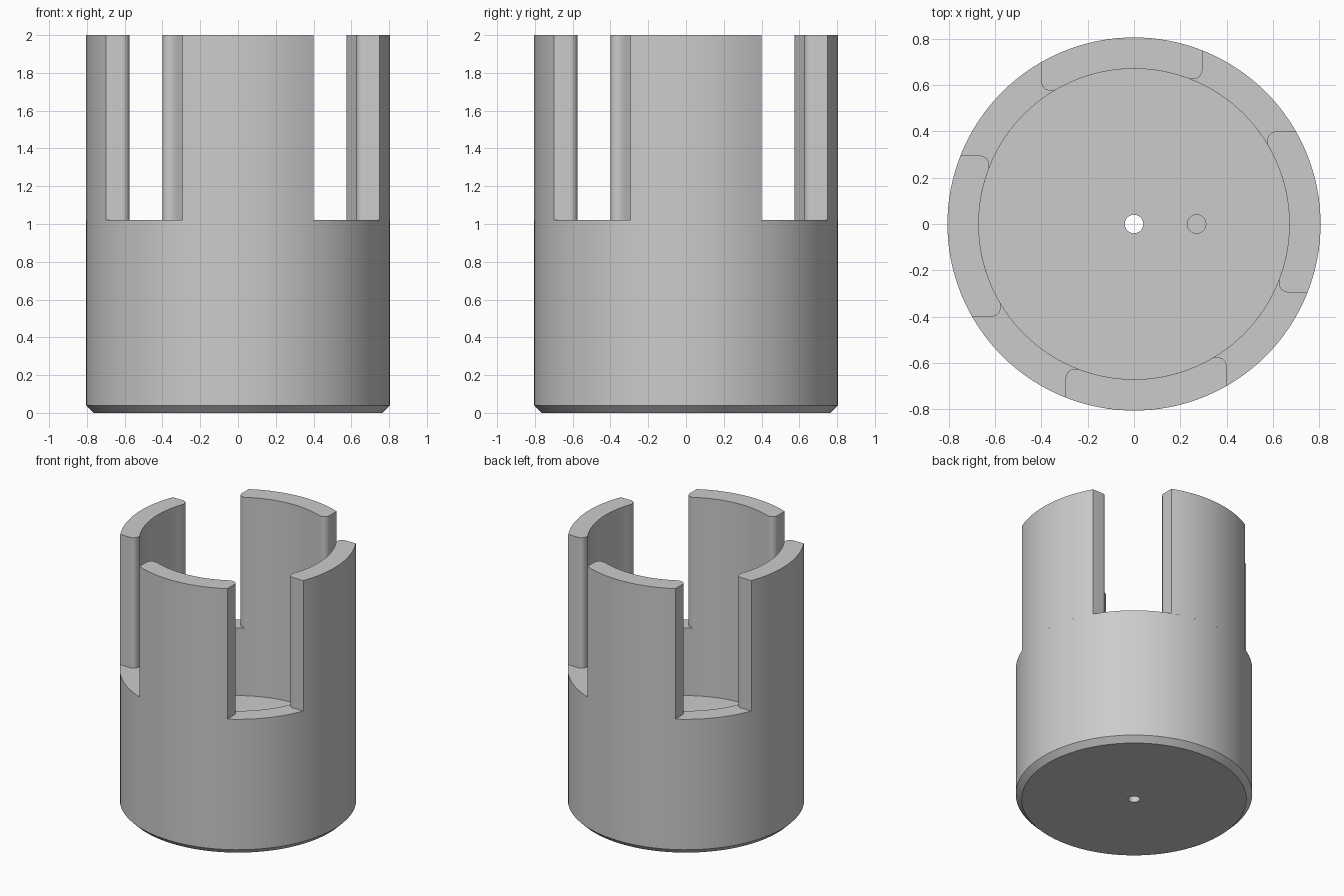
import bpy, bmesh
from math import sin, cos, pi, atan2, sqrt, radians
from mathutils import Matrix

if "Cube" in bpy.data.objects:
    bpy.data.objects.remove(bpy.data.objects["Cube"], do_unlink=True)

R_OUT, R_IN, R_HOLE = 0.805, 0.67, 0.04
Z_FLOOR, Z_SLOT, Z_TOP = 0.51, 1.02, 2.0
FILLET = 0.04
SEGMENTS = 128

grey = bpy.data.materials.new("plain grey")
grey.use_nodes = True
colour = (0.6, 0.6, 0.6, 1)
grey.diffuse_color = colour
grey.node_tree.nodes["Principled BSDF"].inputs["Base Color"].default_value = colour


def make_object(name, bm):
    bmesh.ops.recalc_face_normals(bm, faces=bm.faces)
    mesh = bpy.data.meshes.new(name)
    bm.to_mesh(mesh)
    bm.free()
    mesh.materials.append(grey)
    obj = bpy.data.objects.new(name, mesh)
    bpy.context.collection.objects.link(obj)
    return obj


def shade(obj):
    bpy.ops.object.select_all(action='DESELECT')
    obj.select_set(True)
    bpy.context.view_layer.objects.active = obj
    bpy.ops.object.shade_smooth_by_angle(angle=radians(30))


def arc(cx, cy, r, start, end, steps):
    angles = [start + (end - start) * i / steps for i in range(steps + 1)]
    return [(cx + r * cos(a), cy + r * sin(a)) for a in angles]


# Cup body: revolved section with chamfered foot, floor and centre bore
section = [(R_HOLE, 0), (R_OUT - 0.04, 0), (R_OUT, 0.04), (R_OUT, Z_SLOT),
           (R_IN, Z_SLOT), (R_IN, Z_FLOOR), (R_HOLE, Z_FLOOR)]
bm = bmesh.new()
ring = [bm.verts.new((r, 0, z)) for r, z in section]
edges = [bm.edges.new((ring[i], ring[i - 1])) for i in range(len(ring))]
bmesh.ops.spin(bm, geom=ring + edges, cent=(0, 0, 0), axis=(0, 0, 1),
               angle=2 * pi, steps=SEGMENTS, use_merge=True)
bmesh.ops.remove_doubles(bm, verts=bm.verts, dist=1e-5)
body = make_object("cup_body", bm)

# Blind hole beside the bore
bm = bmesh.new()
bmesh.ops.create_cone(bm, cap_ends=True, segments=32, radius1=R_HOLE, radius2=R_HOLE,
                      depth=0.4, matrix=Matrix.Translation((0.27, 0, Z_FLOOR)))
cutter = make_object("pin_hole_cutter", bm)
cutter.hide_render = True
cutter.hide_viewport = True
cut = body.modifiers.new("pin hole", 'BOOLEAN')
cut.operation = 'DIFFERENCE'
cut.object = cutter
bpy.context.view_layer.objects.active = body
bpy.ops.object.modifier_apply(modifier=cut.name)
bpy.data.objects.remove(cutter, do_unlink=True)
shade(body)


# Upright wall segments between the slots
def wall_outline(x0=-0.4, x1=0.295, y0=0.575, y1=0.625):
    def angle(r, x):
        return atan2(sqrt(r * r - x * x), x)
    inner0 = -sqrt(R_IN ** 2 - y0 ** 2)
    inner1 = sqrt(R_IN ** 2 - y1 ** 2)
    pts = arc(0, 0, R_OUT, angle(R_OUT, x1), angle(R_OUT, x0), 20)
    pts += arc(x0 + FILLET, y0 + FILLET, FILLET, pi, 1.5 * pi, 6)
    pts += arc(0, 0, R_IN, angle(R_IN, inner0), angle(R_IN, inner1), 20)
    pts += arc(x1 - FILLET, y1 + FILLET, FILLET, 1.5 * pi, 2 * pi, 6)
    return pts


outline = wall_outline()
for i, side in enumerate(("back", "left", "front", "right")):
    bm = bmesh.new()
    low = [bm.verts.new((x, y, Z_SLOT)) for x, y in outline]
    high = [bm.verts.new((x, y, Z_TOP)) for x, y in outline]
    for k in range(len(outline)):
        bm.faces.new((low[k - 1], low[k], high[k], high[k - 1]))
    bm.faces.new(high)
    bmesh.ops.rotate(bm, verts=bm.verts, matrix=Matrix.Rotation(-i * pi / 2, 3, 'Z'))
    shade(make_object(side + "_wall", bm))
